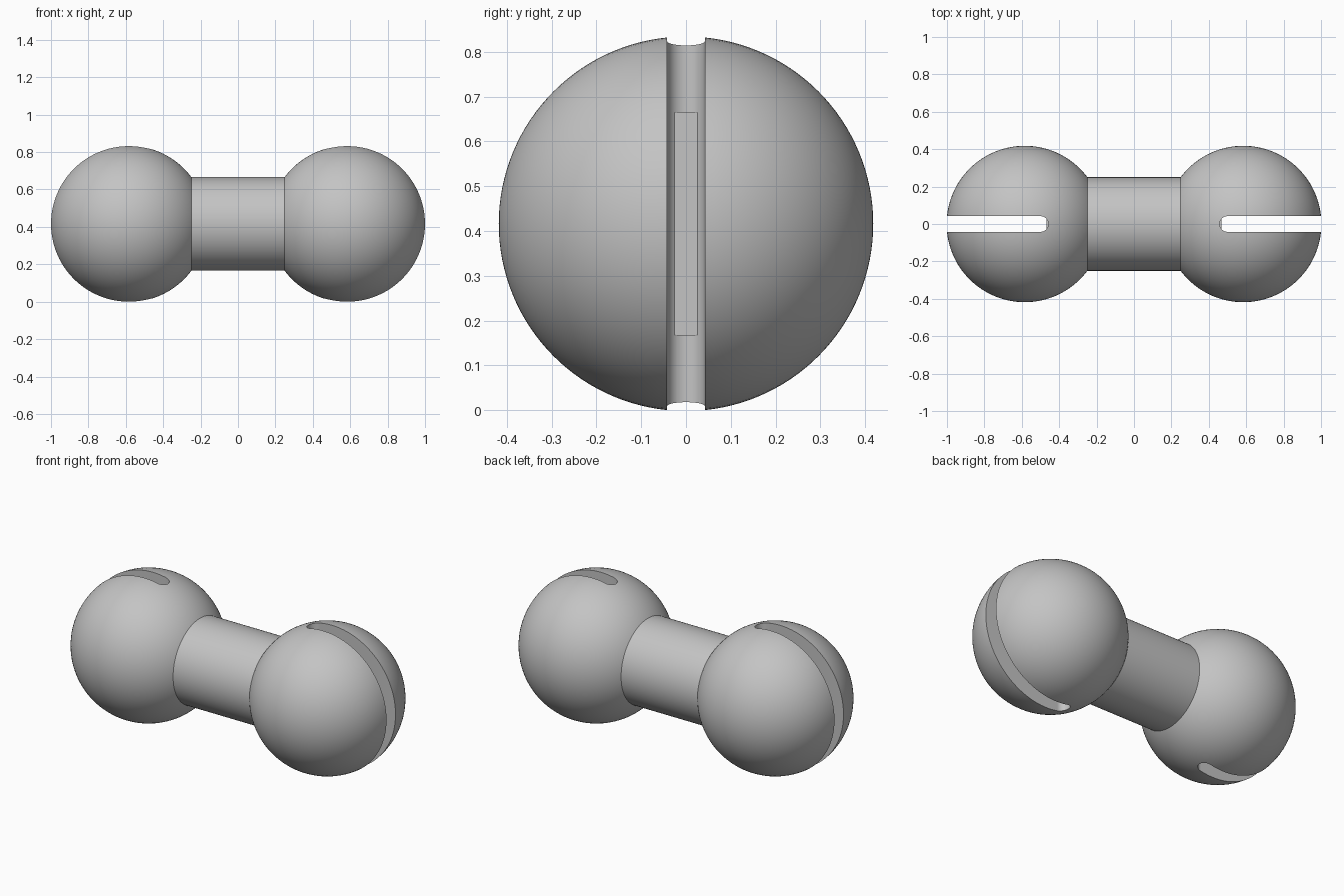
import bpy, math

# Main dimensions
BALL_R, BALL_X, MID_Z = 0.418, 0.584, 0.416
BAR_R, BAR_END = 0.25, 0.467
SLOT_R, SLOT_X = 0.042, 0.5

cube = bpy.data.objects.get("Cube")
if cube:
    bpy.data.objects.remove(cube, do_unlink=True)

# Single plain material
grey = bpy.data.materials.new("light grey")
grey.use_nodes = True
colour = (0.55, 0.55, 0.55, 1)
grey.diffuse_color = colour
grey.node_tree.nodes["Principled BSDF"].inputs["Base Color"].default_value = colour


def finish(obj, name):
    """Name, colour and smooth a part, keeping its edges sharp."""
    obj.name = name
    obj.data.materials.clear()
    obj.data.materials.append(grey)
    bpy.ops.object.select_all(action="DESELECT")
    obj.select_set(True)
    bpy.context.view_layer.objects.active = obj
    bpy.ops.object.shade_smooth_by_angle(angle=math.radians(30))


def slot_cutter(side):
    """Upright plate with a rounded inner end, open to the outside."""
    outline = [(1.2, -SLOT_R), (1.2, SLOT_R)]
    for i in range(25):
        a = math.pi / 2 + math.pi * i / 24
        outline.append((SLOT_X + SLOT_R * math.cos(a), SLOT_R * math.sin(a)))
    n = len(outline)
    verts = [(side * x, y, z) for z in (-0.2, 1.1) for x, y in outline]
    faces = [tuple(range(n))[::-1], tuple(range(n, 2 * n))]
    faces += [(i, (i + 1) % n, n + (i + 1) % n, n + i) for i in range(n)]
    if side < 0:
        faces = [f[::-1] for f in faces]
    mesh = bpy.data.meshes.new("slot_cutter")
    mesh.from_pydata(verts, [], faces)
    cutter = bpy.data.objects.new("slot_cutter", mesh)
    cutter.hide_render = True
    bpy.context.collection.objects.link(cutter)
    return cutter


# Slotted ball at each end
for side, name in ((1, "left_ball"), (-1, "right_ball")):
    bpy.ops.mesh.primitive_uv_sphere_add(
        segments=96, ring_count=64, radius=BALL_R,
        location=(side * BALL_X, 0, MID_Z), rotation=(math.pi / 2, 0, 0))
    ball = bpy.context.object
    cutter = slot_cutter(side)
    cut = ball.modifiers.new("slot", "BOOLEAN")
    cut.operation, cut.solver, cut.object = "DIFFERENCE", "EXACT", cutter
    bpy.ops.object.modifier_apply(modifier=cut.name)
    bpy.data.objects.remove(cutter, do_unlink=True)
    finish(ball, name)

# Connecting bar, its flat ends just showing inside the slots
bpy.ops.mesh.primitive_cylinder_add(
    vertices=96, radius=BAR_R, depth=2 * BAR_END,
    location=(0, 0, MID_Z), rotation=(0, math.pi / 2, 0))
finish(bpy.context.object, "connecting_bar")
